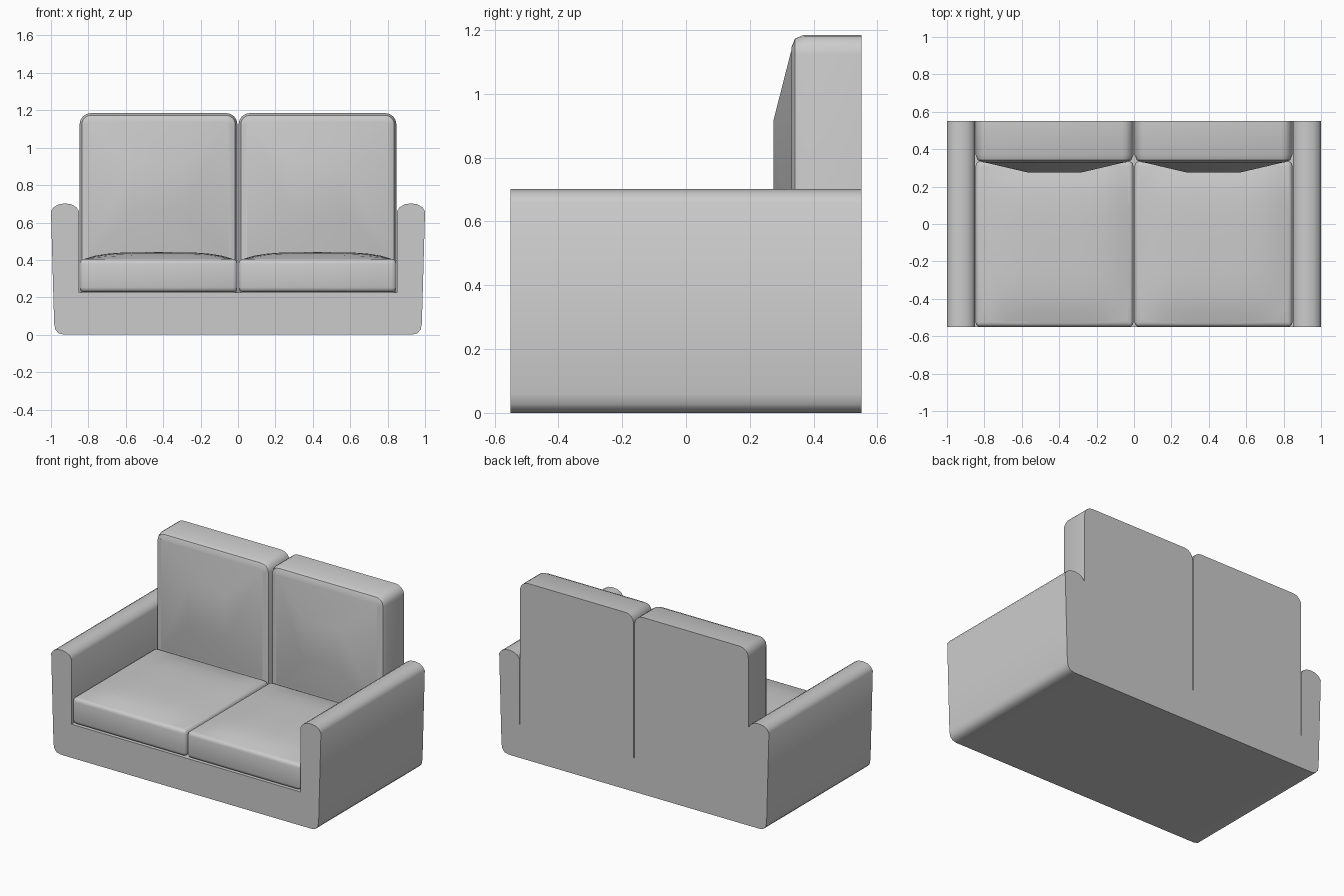
import bpy, bmesh
from mathutils import Matrix, Vector

if "Cube" in bpy.data.objects:
    bpy.data.objects.remove(bpy.data.objects["Cube"])


def finish(bm, name, angle=0.7):
    bmesh.ops.recalc_face_normals(bm, faces=bm.faces[:])
    me = bpy.data.meshes.new(name)
    bm.to_mesh(me)
    bm.free()
    ob = bpy.data.objects.new(name, me)
    bpy.context.collection.objects.link(ob)
    bpy.ops.object.select_all(action='DESELECT')
    ob.select_set(True)
    bpy.context.view_layer.objects.active = ob
    bpy.ops.object.shade_smooth_by_angle(angle=angle)
    return ob


def box(bm, lo, hi):
    lo, hi = Vector(lo), Vector(hi)
    m = Matrix.Translation((lo + hi) / 2) @ Matrix.Diagonal((*(hi - lo), 1))
    bmesh.ops.create_cube(bm, size=1, matrix=m)


def bevel(bm, test, width, segments):
    edges = [e for e in bm.edges if test(*[v.co for v in e.verts])]
    bmesh.ops.bevel(bm, geom=edges, offset=width, segments=segments,
                    profile=0.5, affect='EDGES')


def mirror(ob):
    # symmetrical pair across x = 0
    mod = ob.modifiers.new("mirror", 'MIRROR')
    mod.use_clip = False
    mod.use_mirror_merge = False


# Base
bm = bmesh.new()
box(bm, (-0.85, -0.55, 0), (0.85, 0.55, 0.225))
finish(bm, "base")

# Arms: tapered profile with rounded top, extruded along y
profile = [(0.85, 0), (0.85, 0.66), (0.865, 0.682), (0.89, 0.697), (0.925, 0.702),
           (0.96, 0.697), (0.985, 0.682), (1.0, 0.66), (0.983, 0.06),
           (0.977, 0.028), (0.96, 0.008), (0.93, 0)]
bm = bmesh.new()
face = bm.faces.new([bm.verts.new((x, -0.55, z)) for x, z in profile])
ext = bmesh.ops.extrude_face_region(bm, geom=[face], use_keep_orig=True)
for v in ext["geom"]:
    if isinstance(v, bmesh.types.BMVert):
        v.co.y = 0.55
mirror(finish(bm, "arm"))

# Seat cushions: rounded slab with a soft crown on top
bm = bmesh.new()
box(bm, (0.003, -0.55, 0.228), (0.847, 0.335, 0.405))
bevel(bm, lambda a, b: True, 0.025, 3)
grid = bmesh.ops.create_grid(bm, x_segments=12, y_segments=12, size=1)
for v in grid["verts"]:
    u, w = v.co.x, v.co.y
    v.co = (0.425 + 0.405 * u, -0.1075 + 0.425 * w,
            0.403 + 0.038 * (1 - u ** 4) * (1 - w ** 4))
mirror(finish(bm, "seat_cushion"))

# Back cushions: rounded top corners, chamfered front rim, faceted front bulge
bm = bmesh.new()
box(bm, (0.003, 0.33, 0.225), (0.847, 0.55, 1.185))
bevel(bm, lambda a, b: min(a.z, b.z) > 1.18 and abs(a.y - b.y) > 0.1, 0.06, 4)
bevel(bm, lambda a, b: max(a.y, b.y) < 0.331 and max(a.z, b.z) > 0.3, 0.04, 2)
rim = [(0.045, 0.4), (0.805, 0.4), (0.805, 1.14), (0.045, 1.14)]
crown = [(0.284, 0.66), (0.566, 0.66), (0.566, 0.92), (0.284, 0.92)]
outer = [bm.verts.new((x, 0.331, z)) for x, z in rim]
inner = [bm.verts.new((x, 0.275, z)) for x, z in crown]
back = [bm.verts.new((x, 0.36, z)) for x, z in rim]
bm.faces.new(inner)
bm.faces.new(back)
for i in range(4):
    j = (i + 1) % 4
    bm.faces.new((outer[i], outer[j], inner[j], inner[i]))
    bm.faces.new((back[i], back[j], outer[j], outer[i]))
mirror(finish(bm, "back_cushion"))
